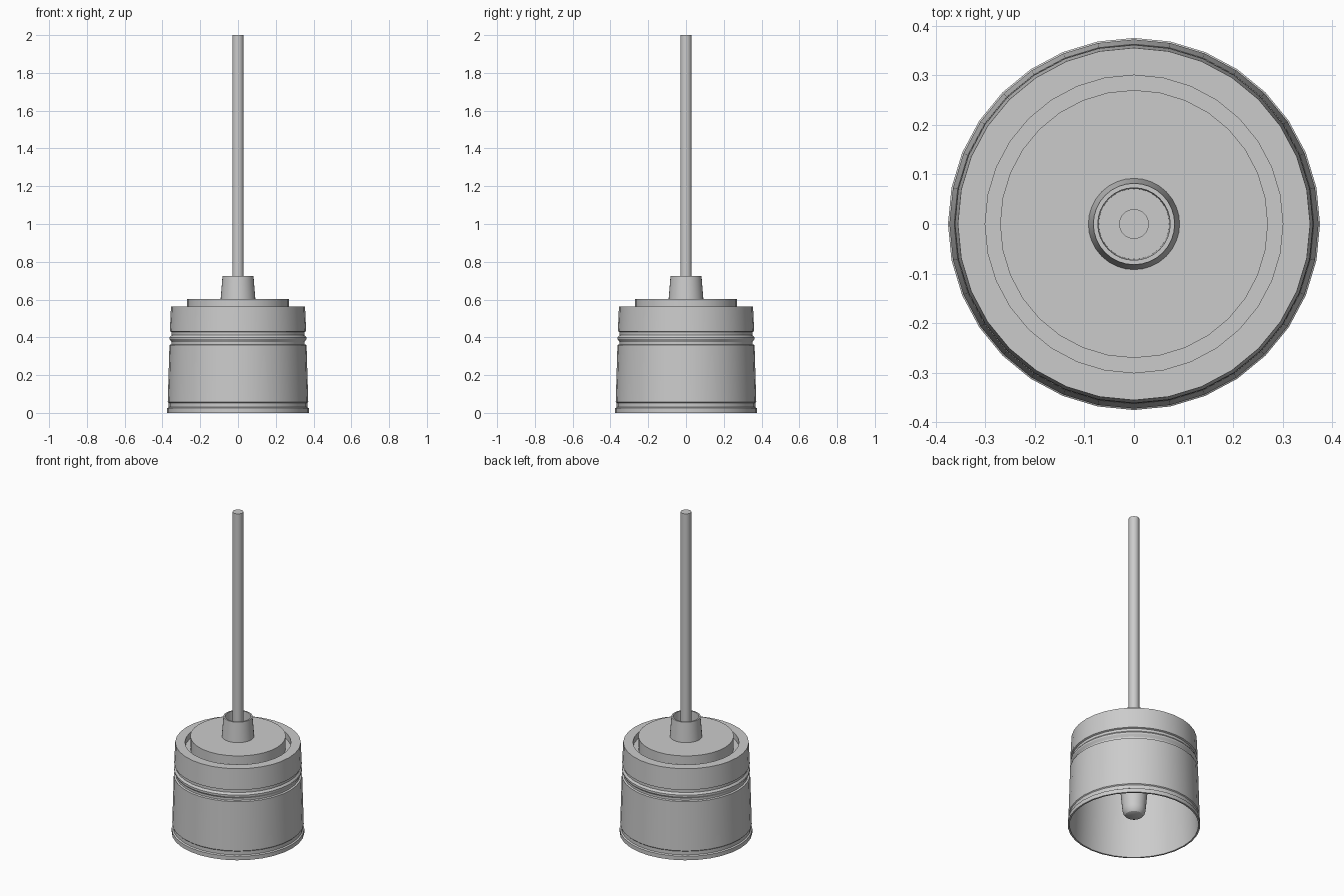
import bpy, bmesh, math

if "Cube" in bpy.data.objects:
    bpy.data.objects.remove(bpy.data.objects["Cube"])

SIDES = 32


def lathe(name, profile, closed=False):
    """Spin an (r, z) profile around the z axis."""
    bm = bmesh.new()
    verts = [bm.verts.new((r, 0, z)) for r, z in profile]
    pairs = list(zip(verts, verts[1:]))
    if closed:
        pairs.append((verts[-1], verts[0]))
    edges = [bm.edges.new(p) for p in pairs]
    bmesh.ops.spin(bm, geom=verts + edges, cent=(0, 0, 0), axis=(0, 0, 1),
                   angle=2 * math.pi, steps=SIDES, use_duplicate=False)
    bmesh.ops.remove_doubles(bm, verts=bm.verts, dist=1e-4)
    bmesh.ops.recalc_face_normals(bm, faces=bm.faces)
    mesh = bpy.data.meshes.new(name)
    bm.to_mesh(mesh)
    bm.free()
    obj = bpy.data.objects.new(name, mesh)
    bpy.context.collection.objects.link(obj)
    bpy.context.view_layer.objects.active = obj
    obj.select_set(True)
    bpy.ops.object.shade_smooth_by_angle(angle=math.radians(30))
    obj.select_set(False)
    return obj


# Shade: grooved outer wall, top ledge with recess, open hollow underneath
lathe("shade", [
    (0.365, 0), (0.375, 0), (0.375, 0.025), (0.367, 0.03), (0.367, 0.052),
    (0.372, 0.057), (0.363, 0.36), (0.352, 0.363), (0.352, 0.375),
    (0.362, 0.39), (0.362, 0.40), (0.352, 0.412), (0.352, 0.428),
    (0.361, 0.432), (0.355, 0.562), (0.30, 0.562), (0.30, 0.525),
    (0, 0.525), (0, 0.51), (0.345, 0.51)], closed=True)

# Raised cap sitting inside the ledge
lathe("cap", [(0, 0.525), (0.27, 0.525), (0.27, 0.602), (0, 0.602)])

# Tapered cable collar with an open cup top
lathe("collar", [
    (0, 0.602), (0.092, 0.602), (0.082, 0.725), (0.073, 0.725),
    (0.071, 0.63), (0, 0.63)])

# Hanging rod
lathe("rod", [(0, 0.63), (0.03, 0.63), (0.03, 2.0), (0, 2.0)])

# Bulb: tapered body with a rounded lower end
lathe("bulb", [
    (0, 0.51), (0.10, 0.51), (0.076, 0.21), (0.066, 0.10), (0.061, 0.078),
    (0.050, 0.064), (0.035, 0.058), (0, 0.056)])
